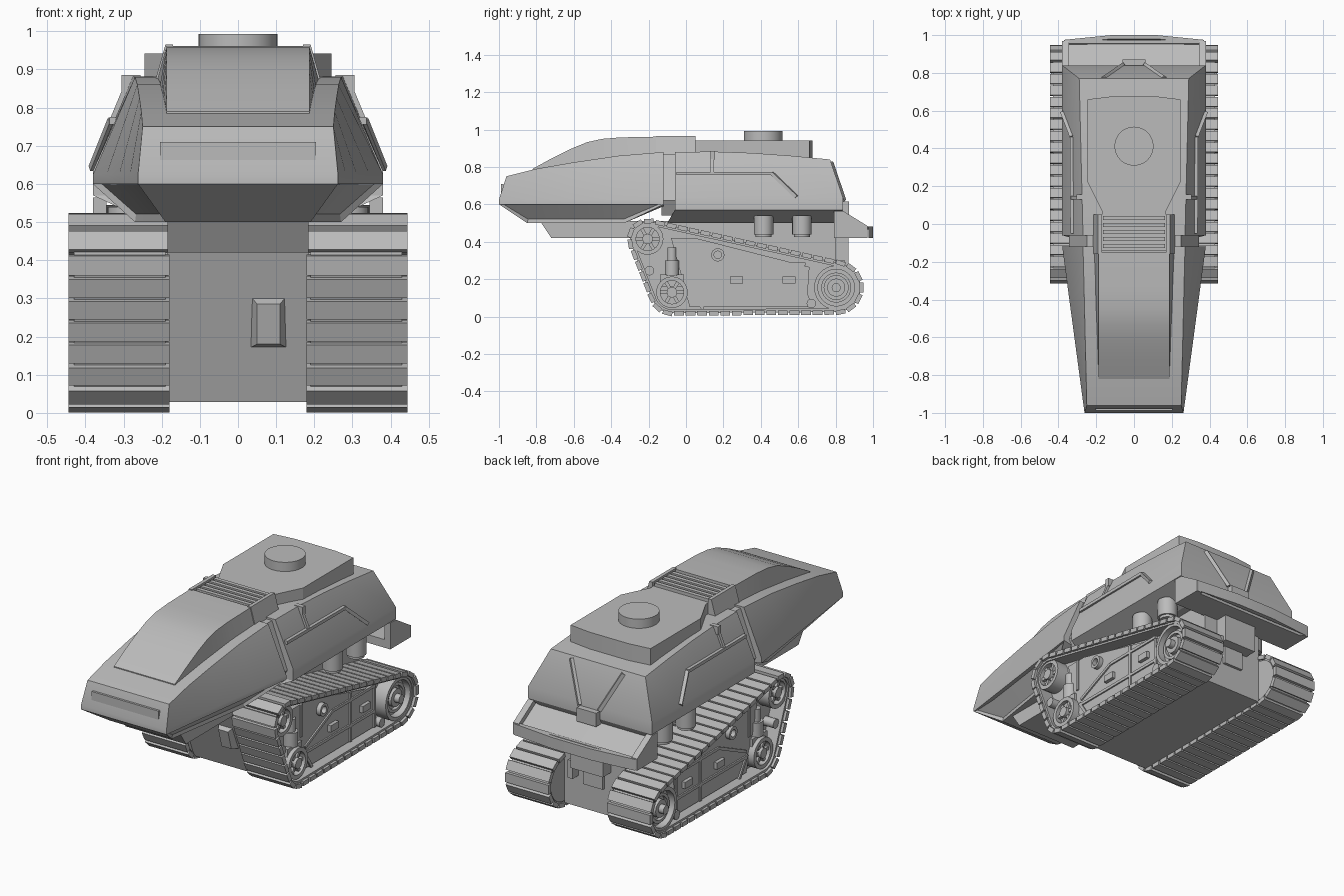
import bpy, bmesh
from math import sin, cos, pi, radians
from mathutils import Vector, Matrix

if "Cube" in bpy.data.objects:
    bpy.data.objects.remove(bpy.data.objects["Cube"], do_unlink=True)

grey = bpy.data.materials.new("plain_grey")
grey.use_nodes = True
grey.diffuse_color = (0.5, 0.5, 0.5, 1)
grey.node_tree.nodes["Principled BSDF"].inputs["Base Color"].default_value = (0.5, 0.5, 0.5, 1)
parts = []


def finish(name, bm):
    bmesh.ops.recalc_face_normals(bm, faces=bm.faces)
    mesh = bpy.data.meshes.new(name)
    bm.to_mesh(mesh)
    bm.free()
    mesh.materials.append(grey)
    ob = bpy.data.objects.new(name, mesh)
    bpy.context.collection.objects.link(ob)
    parts.append(ob)
    return ob


def loft(name, rings, inset=None):
    """Join half sections, each mirrored in x, and cap both ends."""
    bm = bmesh.new()
    n = len(rings[0])
    loops = [[bm.verts.new(p) for p in r] + [bm.verts.new((-x, y, z)) for x, y, z in reversed(r)]
             for r in rings]
    for a, b in zip(loops, loops[1:]):
        for i in range(2 * n):
            j = (i + 1) % (2 * n)
            bm.faces.new((a[i], a[j], b[j], b[i]))
    for loop in (loops[0], loops[-1]):
        for i in range(n - 1):
            bm.faces.new((loop[i], loop[i + 1], loop[-2 - i], loop[-1 - i]))
    if inset:
        bmesh.ops.recalc_face_normals(bm, faces=bm.faces)
        for side in (1, -1):
            faces = [f for f in bm.faces if inset(f.normal, side)]
            bmesh.ops.inset_region(bm, faces=faces, thickness=0.015, depth=-0.015)
    return finish(name, bm)


def prism(name, outline, lo, hi, axis="x", hole=None):
    """Extrude a flat outline along x (points y, z) or z (points x, y)."""
    put = (lambda p, t: (t, p[0], p[1])) if axis == "x" else (lambda p, t: (p[0], p[1], t))
    bm = bmesh.new()
    n = len(outline)

    def wall(pts):
        a, b = ([bm.verts.new(put(p, t)) for p in pts] for t in (lo, hi))
        for i in range(n):
            bm.faces.new((a[i], a[(i + 1) % n], b[(i + 1) % n], b[i]))
        return a, b
    outer = wall(outline)
    if hole:
        for a, b in zip(outer, wall(hole)):
            for i in range(n):
                bm.faces.new((a[i], a[(i + 1) % n], b[(i + 1) % n], b[i]))
    else:
        for a in outer:
            bm.faces.new(a)
    return finish(name, bm)


def box(name, x, y, z, bevel=0):
    bm = bmesh.new()
    size = Matrix.Diagonal((x[1] - x[0], y[1] - y[0], z[1] - z[0], 1))
    centre = Vector((sum(x), sum(y), sum(z))) / 2
    bmesh.ops.create_cube(bm, size=1, matrix=Matrix.Translation(centre) @ size)
    if bevel:
        bmesh.ops.bevel(bm, geom=bm.edges[:], offset=bevel, segments=1, affect="EDGES")
    return finish(name, bm)


def beam(name, a, b, w, h):
    a, b = Vector(a), Vector(b)
    bm = bmesh.new()
    turn = (b - a).to_track_quat("Y", "Z").to_matrix().to_4x4()
    bmesh.ops.create_cube(bm, size=1, matrix=Matrix.Translation((a + b) / 2) @ turn
                          @ Matrix.Diagonal((w, (b - a).length, h, 1)))
    return finish(name, bm)


def circle(u, v, r, n=32):
    return [(u + r * cos(2 * pi * i / n), v + r * sin(2 * pi * i / n)) for i in range(n)]


def mix(a, b, t):
    return a + (b - a) * t


# Front cab: nose, ridge, rim and inset underside
cab = []
for t, ry, rz in ((0, -.96, .75), (.18, -.8, .79), (.42, -.6, .825), (.7, -.36, .86), (1, -.12, .88)):
    w, y = mix(.262, .38, t), mix(-1, -.12, t)
    cab.append([(mix(.25, .27, t), ry, rz), (w, y, .625), (w, y, .6),
                (mix(.19, .27, t), mix(-.85, -.33, t), .5)])
cab.append(cab[-1][:3] + [(.33, -.12, .59)])
loft("front_cab", cab, lambda n, s: n.z < -.3 and n.x * s > .3)
beam("nose_panel", (-.205, -.982, .68), (.205, -.982, .68), .012, .06).rotation_euler.x = 0

# Curved canopy
loft("canopy", [[(.187, y, top), (mix(.19, .215, (y + .82) / .67), y, base)] for y, top, base in
     ((-.82, .79, .74), (-.72, .845, .76), (-.62, .895, .78), (-.53, .932, .8),
      (-.45, .95, .82), (-.35, .958, .84), (-.15, .962, .86))])

# Neck and clamp with vent slats
loft("neck", [[(.25, y, .87), (.345, y, .62), (.3, y, .54)] for y in (-.13, -.04)])
box("clamp_base", (-.185, .185), (-.14, .04), (.84, .94))
for s in (-1, 1):
    loft_side = [(s * .17, .966), (s * .19, .966), (s * .22, .86), (s * .17, .86)]
    bm = bmesh.new()
    ends = [[bm.verts.new((x, y, z)) for x, z in loft_side] for y in (-.16, .05)]
    for e in ends:
        bm.faces.new(e)
    for i in range(4):
        bm.faces.new((ends[0][i], ends[0][i - 1], ends[1][i - 1], ends[1][i]))
    finish("clamp_plate", bm)
for i in range(5):
    y = -.128 + i * .037
    box("vent_slat", (-.165, .165), (y, y + .022), (.93, .96))

# Rear body, its deck and hatch
rear = []
for ry, rz, rx, wy in ((-.06, .88, .27, -.06), (.15, .882, .275, .16), (.35, .875, .28, .38),
                       (.56, .86, .285, .6), (.77, .84, .29, .84)):
    rear.append([(rx, ry, rz), (.38, wy, .635), (.38, wy, .57), (.23, wy - .04, .5)])
loft("rear_body", rear)
half = [(.17, -.05), (.17, .07), (.245, .22), (.245, .66), (.12, .675)]
prism("raised_deck", half + [(-x, y) for x, y in reversed(half)], .84, .942, "z")
prism("round_hatch", circle(0, .412, .103, 48), .93, .993, "z")

# Lower hull between the tracks
prism("lower_hull", [(-.78, .51), (-.72, .42), (-.27, .42), (-.12, .028), (.8, .028), (.8, .51)],
      -.185, .185)
box("rear_block", (-.1, .1), (.78, .87), (.27, .46))
box("tow_hook", (.1, .13), (.79, .85), (.2, .3))
box("tow_plate", (-.06, .06), (.79, .815), (.17, .27))

# Bevelled box on the sloped hull front
bm = bmesh.new()
rows = [[bm.verts.new((x, y, z)) for x, z, y in pts] for pts in (
    ((.03, .17, -.165), (.13, .17, -.165), (.13, .31, -.21), (.03, .31, -.21)),
    ((.05, .18, -.215), (.11, .18, -.215), (.11, .285, -.245), (.05, .285, -.245)))]
for r in rows:
    bm.faces.new(r)
for i in range(4):
    bm.faces.new((rows[0][i - 1], rows[0][i], rows[1][i], rows[1][i - 1]))
finish("hull_lamp", bm)

# Rear bumper and tail details
loft("rear_bumper", [[(.12, y1, z), (.37, y2, z)] for y1, y2, z in
     ((1, .975, .42), (1, .975, .482), (.98, .955, .482), (.975, .95, .465), (.82, .82, .545))])
box("bumper_floor", (-.37, .37), (.79, .955), (.42, .465))
box("tail_box", (-.06, .06), (.82, .872), (.54, .615))

# Track outline: the hull around three wheels, given as y, z and radius
wheels = [(-.205, .415, .108), (-.075, .13, .125), (.803, .155, .145)]


def track_outline(grow, n=180):
    pts = []
    for i in range(n):
        c, s = cos(2 * pi * i / n), sin(2 * pi * i / n)
        y, z, r = max(wheels, key=lambda k: k[0] * c + k[1] * s + k[2])
        pts.append((y + (r + grow) * c, z + (r + grow) * s))
    return pts


def spaced(pts, count):
    pts = [Vector(p) for p in pts]
    pairs = list(zip(pts, pts[1:] + pts[:1]))
    step = sum((b - a).length for a, b in pairs) / count
    out, walked = [], 0
    for a, b in pairs:
        length = (b - a).length
        while len(out) < count and len(out) * step <= walked + length:
            out.append(a.lerp(b, (len(out) * step - walked) / max(length, 1e-6)))
        walked += length
    return out, step


for s in (-1, 1):
    def X(a, b):
        return sorted((s * a, s * b))

    # Track shoes on a belt around a solid core
    shoes, step = spaced(track_outline(-.012), 48)
    bm = bmesh.new()
    for i, p in enumerate(shoes):
        d = shoes[(i + 1) % len(shoes)] - shoes[i - 1]
        turn = Vector((0, d.x, d.y)).to_track_quat("Y", "X").to_matrix().to_4x4()
        bmesh.ops.create_cube(bm, size=1, matrix=Matrix.Translation((s * .312, p.x, p.y)) @ turn
                              @ Matrix.Diagonal((.024, step * .84, .265, 1)))
    finish("track_shoes", bm)
    prism("track_belt", track_outline(-.014), *X(.19, .43), hole=track_outline(-.034))
    prism("track_core", track_outline(-.03), *X(.185, .35))
    prism("side_frame", [(.02, .05), (.68, .05), (.65, .12), (.66, .265), (.05, .42), (-.08, .42),
                         (-.02, .2)], *X(.3, .385))

    # Frame ribs and fittings
    for a, b in (((.03, .17), (.27, .28)), ((.27, .28), (.64, .28)), ((.03, .14), (.64, .14)),
                 ((.43, .05), (.43, .32)), ((.64, .05), (.64, .27)), ((.02, .15), (.09, .04)),
                 ((0, .42), (0, .24))):
        beam("frame_rib", (s * .385, *a), (s * .385, *b), .016, .016)
    for y in (.27, .55):
        box("frame_box", X(.37, .405), (y - .035, y + .035), (.178, .215))
    prism("frame_port", circle(.17, .33, .035), *X(.37, .41), hole=circle(.17, .33, .02))
    for y, z in ((-.195, .245), (.67, .07)):
        prism("return_roller", circle(y, z, .025, 20), *X(.34, .415))
    prism("piston", circle(s * .375, -.075, .025, 20), .2, .37, "z")
    prism("piston_sleeve", circle(s * .375, -.075, .038, 20), .22, .3, "z")
    box("axle_bracket", X(.34, .4), (-.14, -.01), (.16, .225))

    # Two spoked front wheels
    for y, z, r in wheels[:2]:
        prism("wheel_disc", circle(y, z, .08), *X(.34, .39))
        prism("wheel_rim", circle(y, z, .084), *X(.35, .422), hole=circle(y, z, .062))
        prism("wheel_hub", circle(y, z, .028), *X(.35, .425))
        for i in range(6):
            c, d = cos(i * pi / 3), sin(i * pi / 3)
            beam("wheel_spoke", (s * .4, y + .02 * c, z + .02 * d),
                 (s * .4, y + .068 * c, z + .068 * d), .018, .018)

    # Ringed drive wheel
    y, z, r = wheels[2]
    prism("drive_disc", circle(y, z, .11), *X(.34, .385))
    for a, b, depth in ((.118, .098, .425), (.08, .064, .405)):
        prism("drive_ring", circle(y, z, a, 40), *X(.35, depth), hole=circle(y, z, b, 40))
    prism("drive_hub", circle(y, z, .048), *X(.35, .41))
    prism("drive_nub", circle(y, z, .024, 20), *X(.35, .44))

    # Pods beneath the rear body
    for y in (.415, .62):
        prism("pod", circle(s * .29, y, .052, 24), .44, .54, "z")
        prism("pod_tip", circle(s * .29, y, .043, 24), .425, .45, "z")

    # Side ribs, tail ribs and bumper gussets
    for a, b in (((.28, .14, .88), (.328, .14, .765)), ((.328, -.05, .765), (.331, .46, .765)),
                 ((.331, .46, .765), (.381, .59, .64))):
        beam("side_rib", (s * a[0], *a[1:]), (s * b[0], *b[1:]), .018, .018)
    box("shoulder_lug", X(.255, .305), (.13, .155), (.84, .885))
    beam("tail_rib", (s * .16, .775, .825), (s * .06, .845, .62), .016, .02)
    prism("bumper_gusset", [(.79, .42), (.97, .42), (.97, .485), (.84, .565), (.79, .565)],
          *X(.345, .38))

# Smooth the curves and keep the edges sharp
for ob in parts:
    ob.select_set(True)
bpy.context.view_layer.objects.active = parts[0]
bpy.ops.object.shade_smooth_by_angle(angle=radians(25))
